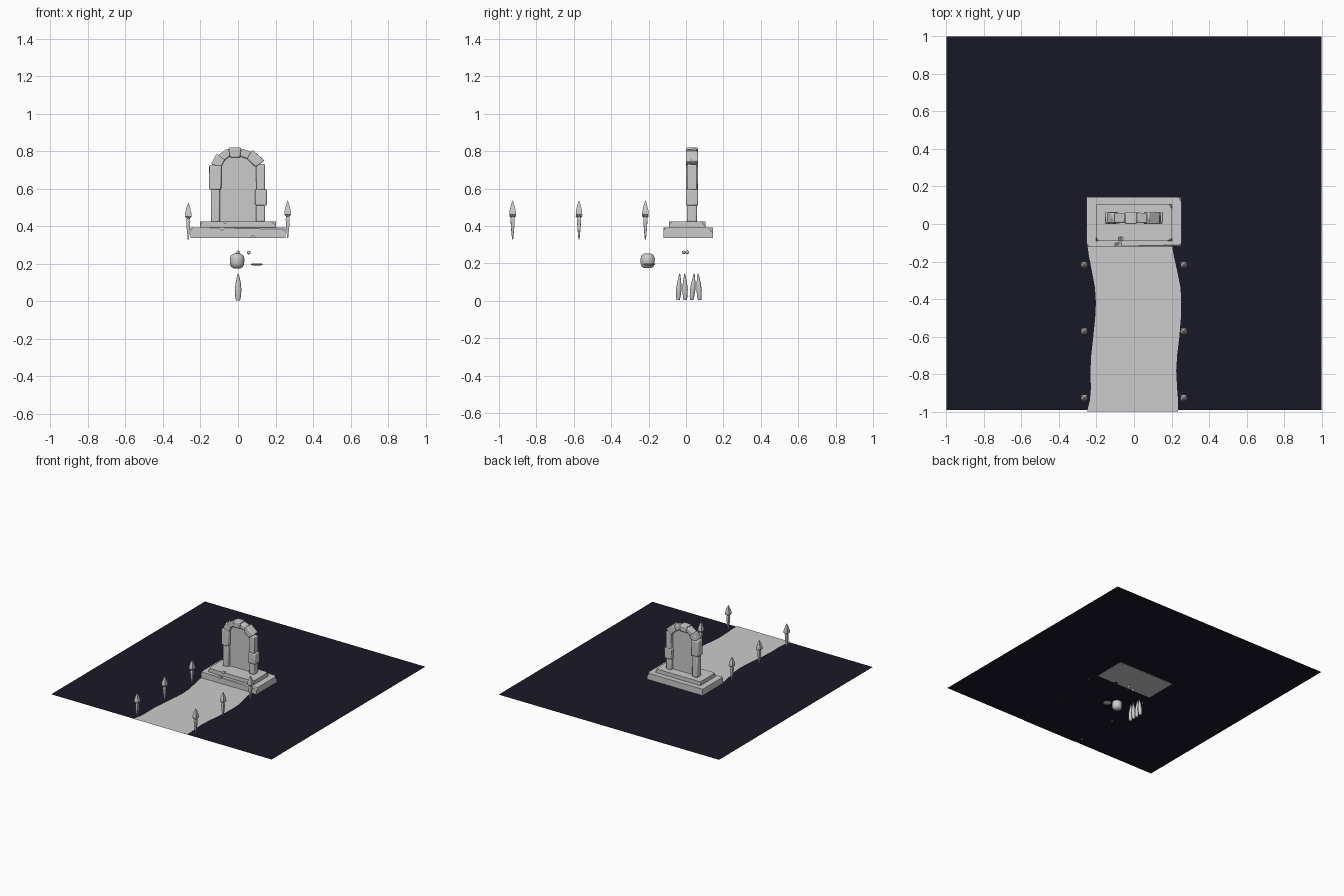
import bpy, bmesh, math, random
from mathutils import Vector, Matrix

if "Cube" in bpy.data.objects:
    bpy.data.objects.remove(bpy.data.objects["Cube"])

random.seed(4)
G = 0.34  # ground level


def make(name, bm, mat=None):
    bmesh.ops.recalc_face_normals(bm, faces=bm.faces)
    me = bpy.data.meshes.new(name)
    bm.to_mesh(me)
    bm.free()
    ob = bpy.data.objects.new(name, me)
    bpy.context.collection.objects.link(ob)
    if mat:
        me.materials.append(mat)
    return ob


def chip(bm, point, normal):
    """Slice a corner off a convex block and cap the cut."""
    geom = bm.verts[:] + bm.edges[:] + bm.faces[:]
    bmesh.ops.bisect_plane(bm, geom=geom, plane_co=point, plane_no=normal, clear_outer=True)
    bmesh.ops.holes_fill(bm, edges=[e for e in bm.edges if e.is_boundary])


def block(name, size, loc, rot=0, taper=1.0, chips=(), bevel=0.005, jitter=0.0):
    """Stone block; taper narrows its underside, rot turns it about y."""
    bm = bmesh.new()
    bmesh.ops.create_cube(bm, size=1)
    for v in bm.verts:
        if v.co.z < 0:
            v.co.x *= taper
        v.co = Vector(a * b for a, b in zip(v.co, size))
        v.co += Vector(random.uniform(-jitter, jitter) for _ in range(3))
    for point, normal in chips:
        chip(bm, Vector(point), Vector(normal))
    bmesh.ops.transform(bm, verts=bm.verts, matrix=Matrix.Translation(loc) @
                        Matrix.Rotation(math.radians(rot), 4, 'Y'))
    ob = make(name, bm)
    if bevel:
        mod = ob.modifiers.new("worn_edges", 'BEVEL')
        mod.width, mod.segments = bevel, 2
    return ob


def lathe(name, profile, sides, loc, turn=0, squash=1.0, lean=(0, 0)):
    """Stacked rings from (radius, height) pairs, with an optional lean."""
    bm = bmesh.new()
    rings = []
    for r, z in profile:
        ring = []
        for i in range(sides):
            a = turn + math.tau * i / sides
            ring.append(bm.verts.new((loc[0] + r * math.cos(a) + lean[0] * z,
                                      loc[1] + squash * r * math.sin(a) + lean[1] * z,
                                      loc[2] + z)))
        rings.append(ring)
    for low, high in zip(rings, rings[1:]):
        for i in range(sides):
            j = (i + 1) % sides
            bm.faces.new((low[i], low[j], high[j], high[i]))
    bm.faces.new(rings[0][::-1])
    bm.faces.new(rings[-1])
    return make(name, bm)


def smooth(ob, angle=40):
    bpy.ops.object.select_all(action='DESELECT')
    ob.select_set(True)
    bpy.context.view_layer.objects.active = ob
    bpy.ops.object.shade_smooth_by_angle(angle=math.radians(angle))


# Dark ground sheet
dark = bpy.data.materials.new("dark_ground")
dark.diffuse_color = (0.0095, 0.009, 0.02, 1)
dark.use_nodes = True
dark.node_tree.nodes["Principled BSDF"].inputs["Base Color"].default_value = dark.diffuse_color
bm = bmesh.new()
bm.faces.new([bm.verts.new(c) for c in
              ((-1, -0.993, G), (1, -0.993, G), (1, 1, G), (-1, 1, G))])
make("ground", bm, dark)

# Winding path: (y, left x, right x)
edges = [(-1.0, -0.25, 0.235), (-0.94, -0.235, 0.235), (-0.88, -0.23, 0.23),
         (-0.78, -0.232, 0.225), (-0.7, -0.228, 0.23), (-0.6, -0.217, 0.242),
         (-0.5, -0.207, 0.25), (-0.42, -0.203, 0.252), (-0.34, -0.208, 0.248),
         (-0.25, -0.225, 0.23), (-0.16, -0.242, 0.21), (-0.1, -0.25, 0.2)]
bm = bmesh.new()
rows = [(bm.verts.new((l, y, G + 0.003)), bm.verts.new((r, y, G + 0.003))) for y, l, r in edges]
for a, b in zip(rows, rows[1:]):
    bm.faces.new((a[0], a[1], b[1], b[0]))
make("path", bm)

# Two chipped steps
lower = block("lower_step", (0.505, 0.265, 0.056), (0, 0.012, 0.364), bevel=0, chips=[
    ((-0.245, -0.13, 0.024), (-1, -0.7, 0.8)), ((0.24, -0.13, 0.02), (0.5, -1, 0.9)),
    ((0.248, 0.12, 0.02), (1, 0.6, 0.5)), ((0, -0.1325, 0.024), (0.02, -1, 1))])
upper = block("upper_step", (0.405, 0.195, 0.034), (0, 0.006, 0.407), bevel=0, chips=[
    ((-0.195, -0.09, 0.014), (-1, -0.6, 0.6)), ((0.195, -0.09, 0.012), (0.6, -1, 0.8)),
    ((0.195, 0.09, 0.012), (1, 0.7, 0.6))])

# Notches broken out of the step fronts
for step, x, y, z, w in ((lower, -0.085, -0.125, 0.396, 0.03), (lower, 0.08, -0.125, 0.334, 0.024),
                         (upper, -0.07, -0.094, 0.428, 0.022)):
    cutter = block("notch_cutter", (w, 0.05, w), (x, y, z), rot=45, bevel=0)
    cutter.hide_render = True
    cutter.hide_set(True)
    mod = step.modifiers.new("notch", 'BOOLEAN')
    mod.object, mod.operation, mod.solver = cutter, 'DIFFERENCE', 'EXACT'

# Arch stones: x, z, width, height, depth, turn, taper
stones = [(-0.12, 0.51, 0.048, 0.175, 0.055, 0, 1), (-0.122, 0.66, 0.064, 0.13, 0.064, 0, 1),
          (-0.105, 0.745, 0.06, 0.055, 0.056, -62, 0.85), (-0.068, 0.78, 0.065, 0.042, 0.054, -36, 0.8),
          (-0.016, 0.792, 0.064, 0.055, 0.064, -3, 0.85), (0.038, 0.785, 0.055, 0.042, 0.054, 18, 0.85),
          (0.09, 0.757, 0.085, 0.056, 0.064, 42, 0.75),
          (0.12, 0.66, 0.046, 0.14, 0.055, 0, 1), (0.122, 0.553, 0.062, 0.088, 0.064, 0, 1),
          (0.12, 0.467, 0.048, 0.09, 0.055, 0, 1)]
for x, z, w, h, d, turn, taper in stones:
    smooth(block("arch_stone", (w, d, h), (x, 0.032, z), turn, taper, bevel=0.007, jitter=0.0015))

# Portal sheet filling the arch
bm = bmesh.new()
outline = [(-0.105, 0.42), (0.105, 0.42)]
outline += [(0.105 * math.cos(math.pi * i / 14), 0.68 + 0.105 * math.sin(math.pi * i / 14)) for i in range(15)]
bm.faces.new([bm.verts.new((x, 0.032, z)) for x, z in outline])
make("portal_sheet", bm)

# Pointed torches lining the path
torch = [(0.004, 0), (0.012, 0.06), (0.015, 0.10), (0.011, 0.115), (0.025, 0.125),
         (0.023, 0.145), (0.012, 0.178), (0.001, 0.2)]
for y in (-0.217, -0.572, -0.927):
    for x, drop in ((-0.265, 0.018), (0.265, 0)):
        lathe("torch", torch, 4, (x, y, 0.336 - drop * 0.2),
              turn=math.pi / 4).scale.z = 1 - drop * 0.8

# Loose pieces beneath the ground: spikes
spike = [(0.011, 0), (0.015, 0.02), (0.018, 0.055), (0.014, 0.09), (0.007, 0.125), (0.002, 0.143)]
for y, lean in ((-0.042, 0.06), (-0.004, -0.02), (0.03, 0.1), (0.073, -0.06)):
    smooth(lathe("spike", spike, 10, (0, y, 0.004), squash=0.85, lean=(0.01, lean)), 50)

# Round boulder
boulder = [(0.018, 0), (0.032, 0.008), (0.038, 0.025), (0.039, 0.05), (0.034, 0.068), (0.018, 0.078)]
smooth(lathe("boulder", boulder, 14, (-0.005, -0.205, 0.175)), 50)

# Flat shard and two pebbles
smooth(lathe("flat_shard", [(0.02, 0), (0.034, 0.004), (0.028, 0.009), (0.01, 0.011)], 9,
             (0.099, -0.197, 0.19)))
for x, y in ((0.0, -0.013), (0.057, 0.006)):
    bm = bmesh.new()
    bmesh.ops.create_icosphere(bm, subdivisions=2, radius=0.01, matrix=Matrix.Translation((x, y, 0.259)))
    smooth(make("pebble", bm), 60)
